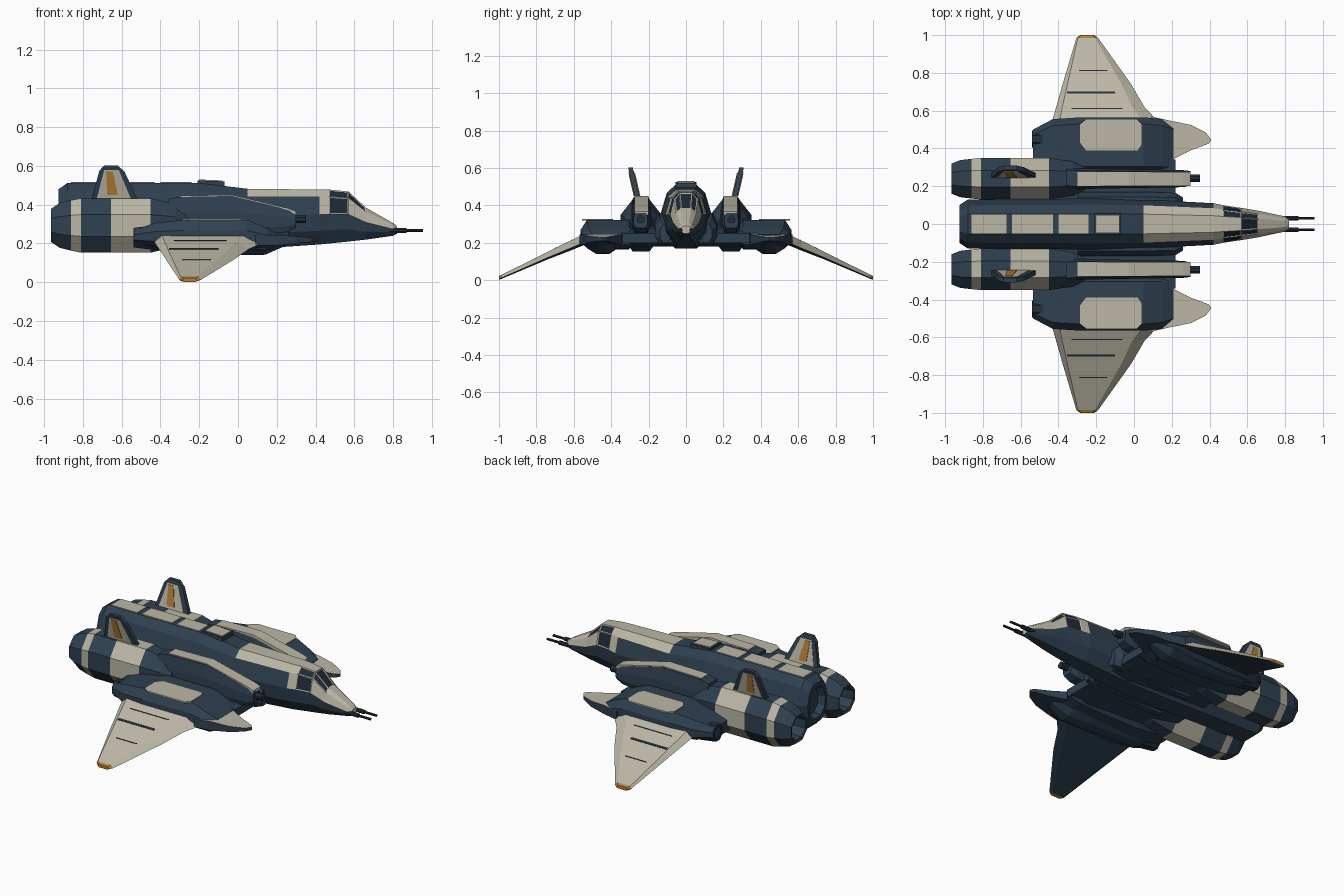
import bpy, bmesh
from mathutils import Vector

if "Cube" in bpy.data.objects:
    bpy.data.objects.remove(bpy.data.objects["Cube"])

# Colours
MATS = []
for name, col in [("navy", (0.028, 0.052, 0.082)), ("beige", (0.50, 0.47, 0.375)),
                  ("orange", (0.46, 0.21, 0.035)), ("dark_glass", (0.012, 0.022, 0.038)),
                  ("gunmetal", (0.016, 0.028, 0.042))]:
    m = bpy.data.materials.new(name)
    m.diffuse_color = (*col, 1)
    m.use_nodes = True
    m.node_tree.nodes["Principled BSDF"].inputs["Base Color"].default_value = m.diffuse_color
    MATS.append(m)
NAVY, BEIGE, ORANGE, GLASS, GUN = range(5)

# Unit cross-sections (across, up)
BOX = [(0, 0), (1, 0), (1, 1), (0, 1)]
OCT = [(.3, 0), (.7, 0), (1, .3), (1, .7), (.7, 1), (.3, 1), (0, .7), (0, .3)]
SLAB = [(.12, 0), (.85, 0), (1, .25), (1, .65), (.88, 1), (.12, 1), (0, .7), (0, .3)]
HULL = [(.28, 0), (.72, 0), (.95, .25), (1, .55), (.88, .87), (.7, 1),
        (.3, 1), (.12, .87), (0, .55), (.05, .25)]


def skin(name, rings, colour=NAVY, mirror=True, inset=None):
    """Closed flat-faced skin through rings of points, mirrored in y."""
    bm = bmesh.new()
    vs = [[bm.verts.new(p) for p in r] for r in rings]
    n = len(vs[0])
    for a, b in zip(vs, vs[1:]):
        for i in range(n):
            j = (i + 1) % n
            bm.faces.new((a[i], a[j], b[j], b[i]))
    bm.faces.new(vs[0])
    bm.faces.new(vs[-1])
    bmesh.ops.recalc_face_normals(bm, faces=bm.faces)
    for f in bm.faces:
        f.material_index = colour(f.calc_center_median(), f.normal) if callable(colour) else colour
    if inset:
        sel = [f for f in bm.faces if inset(f.calc_center_median(), f.normal)]
        bmesh.ops.inset_individual(bm, faces=sel, thickness=0.008, depth=-0.003)
        for f in sel:
            f.material_index = GLASS
    me = bpy.data.meshes.new(name)
    bm.to_mesh(me)
    bm.free()
    for m in MATS:
        me.materials.append(m)
    ob = bpy.data.objects.new(name, me)
    bpy.context.collection.objects.link(ob)
    if mirror:
        mod = ob.modifiers.new("mirror", 'MIRROR')
        mod.use_axis = (False, True, False)
        mod.use_mirror_merge = False
    return ob


def loft(name, prof, secs, colour=NAVY, **kw):
    """Sections are (x, y0, y1, z0, z1)."""
    return skin(name, [[(x, y0 + (y1 - y0) * u, z0 + (z1 - z0) * v) for u, v in prof]
                       for x, y0, y1, z0, z1 in secs], colour, **kw)


def prism(name, pts, vec, colour=NAVY, **kw):
    return skin(name, [pts, [Vector(p) + Vector(vec) for p in pts]], colour, **kw)


def tube(name, x0, x1, y, z, r, colour=GUN):
    return loft(name, OCT, [(x, y - r, y + r, z - r, z + r) for x in (x0, x1)], colour)


# Fuselage with nose, canopy and recessed tail
def hull_colour(c, n):
    if c.x > 0.42:
        return BEIGE if n.z > -0.1 else NAVY
    return BEIGE if c.x > 0.05 and n.z > 0.5 else NAVY


hull = [(-.88, .07, .27, .43), (-.925, .08, .26, .45), (-.925, .10, .235, .48), (-.88, .13, .19, .512),
        (-.2, .135, .17, .512), (.05, .13, .17, .482), (.42, .11, .195, .478),
        (.47, .10, .20, .478), (.57, .085, .21, .468), (.66, .07, .22, .385),
        (.80, .04, .24, .305), (.82, .028, .25, .29)]
loft("fuselage", HULL, [(x, -w, w, a, b) for x, w, a, b in hull], hull_colour, mirror=False,
     inset=lambda c, n: (.57 < c.x < .66 and n.z > .3) or (.47 < c.x < .57 and .2 < n.z < .9))
# Spine panels and raised hatch
for i, (a, b) in enumerate([(-.86, -.675), (-.645, -.43), (-.40, -.24)]):
    loft(f"spine_panel_{i}", BOX, [(x, -.05, .05, .508, .517) for x in (a, b)], BEIGE, mirror=False)
loft("spine_hatch", BOX, [(-.21, -.055, .055, .49, .525), (-.07, -.055, .055, .47, .52)], mirror=False)
loft("hatch_panel", BOX, [(-.20, -.045, .045, .52, .53), (-.08, -.045, .045, .515, .525)],
     BEIGE, mirror=False)
# Nose guns
tube("nose_gun", .74, .955, .03, .267, .007)
tube("nose_gun_sleeve", .74, .87, .03, .267, .012)

# Cheek intakes and centre wing slab
loft("cheek_intake", OCT, [(-.3, .08, .17, .18, .36), (.05, .08, .17, .18, .36),
                           (.22, .08, .165, .19, .33), (.26, .08, .14, .2, .30)])
loft("wing_bridge", BOX, [(-.46, 0, .36, .2, .29), (.1, 0, .36, .18, .28), (.22, 0, .34, .2, .25)])


# Main engines with painted bands
def band(c, n):
    return BEIGE if -.86 < c.x < -.81 or -.655 < c.x < -.45 else NAVY


eng = [(-.86, .06, .06), (-.96, .068, .068), (-.965, .08, .085), (-.92, .098, .115), (-.86, .105, .13),
       (-.81, .11, .14), (-.655, .11, .14), (-.45, .11, .14), (-.32, .09, .11), (-.26, .06, .08)]
loft("engine", OCT, [(x, .24 - w, .24 + w, .293 - h, .293 + h) for x, w, h in eng], band)

# Engine forward arms, top plates and cannons
arm = [(-.36, .19, .30, .23, .43), (-.30, .185, .295, .21, .44), (-.03, .19, .29, .22, .445),
       (.26, .195, .285, .26, .375), (.30, .205, .28, .28, .36)]
loft("engine_arm", SLAB, arm)
loft("arm_top_plate", BOX, [(x, .2, .275, t - .012, t + .006) for x, _, _, _, t in arm[1:]], BEIGE)
tube("arm_cannon", .28, .35, .243, .325, .02)


# Tail fins leaning outward, with panel and stripe on both sides
def fin(name, pts, half, colour):
    prism(name, [(x, .255 + (z - .42) * .23 - half, z) for x, z in pts], (0, 2 * half, 0), colour)


fin("tail_fin", [(-.76, .41), (-.715, .575), (-.69, .602), (-.62, .602), (-.585, .57), (-.51, .41)],
    .012, NAVY)
fin("fin_panel", [(-.73, .425), (-.69, .58), (-.615, .58), (-.55, .425)], .015, BEIGE)
fin("fin_stripe", [(-.675, .45), (-.68, .57), (-.645, .57), (-.62, .45)], .018, ORANGE)

# Wing root pods
loft("wing_root", SLAB, [(-.535, .27, .50, .20, .27), (-.43, .27, .555, .18, .305),
                         (-.28, .27, .565, .165, .322), (.05, .27, .565, .165, .322),
                         (.15, .27, .555, .17, .28), (.21, .28, .53, .19, .245)])
prism("root_panel", [(-.285, .43, .318), (-.255, .39, .318), (.02, .39, .318), (.04, .42, .318),
                     (.04, .53, .318), (.015, .557, .318), (-.25, .557, .318), (-.285, .53, .318)],
      (0, 0, .009), BEIGE)
loft("belly_pod", OCT, [(-.50, .40, .50, .19, .25), (-.35, .37, .53, .16, .25), (.0, .36, .53, .14, .25),
                        (.14, .37, .53, .142, .24), (.25, .41, .49, .19, .23)])
loft("root_exhaust", OCT, [(-.48, .42, .48, .2, .26), (-.54, .415, .485, .195, .265),
                           (-.54, .405, .495, .18, .28), (-.42, .39, .51, .165, .295)], GUN)

# Outer wings
WING = [(0, .4), (.07, 1), (.86, 1), (1, .25), (.86, 0), (.07, 0)]


def wing_top(y):
    return .245 - .495 * (y - .55)


def wing_colour(c, n):
    if n.z < .05 and c.y < .99:
        return NAVY
    return ORANGE if c.y > .985 else BEIGE


rings = []
for y, x0, x1, t in [(.54, -.435, .13, .06), (.62, -.412, .055, .053), (.74, -.378, -.015, .04),
                     (.985, -.305, -.19, .022), (1, -.285, -.21, .02)]:
    rings.append([(x0 + (x1 - x0) * u, y, max(0, wing_top(y) - t + t * v)) for u, v in WING])
skin("outer_wing", rings, wing_colour)
# Wing panel lines
for i, (y, w, a, b) in enumerate([(.61, .004, -.33, -.06), (.69, .012, -.355, -.10),
                                  (.81, .004, -.29, -.14)]):
    prism(f"wing_line_{i}", [(a, y, wing_top(y) - .005), (b, y, wing_top(y) - .005),
                             (b, y + w, wing_top(y + w) - .005), (a, y + w, wing_top(y + w) - .005)],
          (0, 0, .007), GUN)

# Forward strakes
strake = [(.08, .34), (.20, .34), (.30, .39), (.395, .425), (.41, .445), (.38, .485),
          (.30, .525), (.20, .545), (.09, .57)]
skin("strake", [[(x, y, .19 + max(0, x - .2) * .1) for x, y in strake],
                [(x, y, .245 - max(0, x - .2) * .08) for x, y in strake]],
     lambda c, n: BEIGE if n.z > .3 else NAVY)
